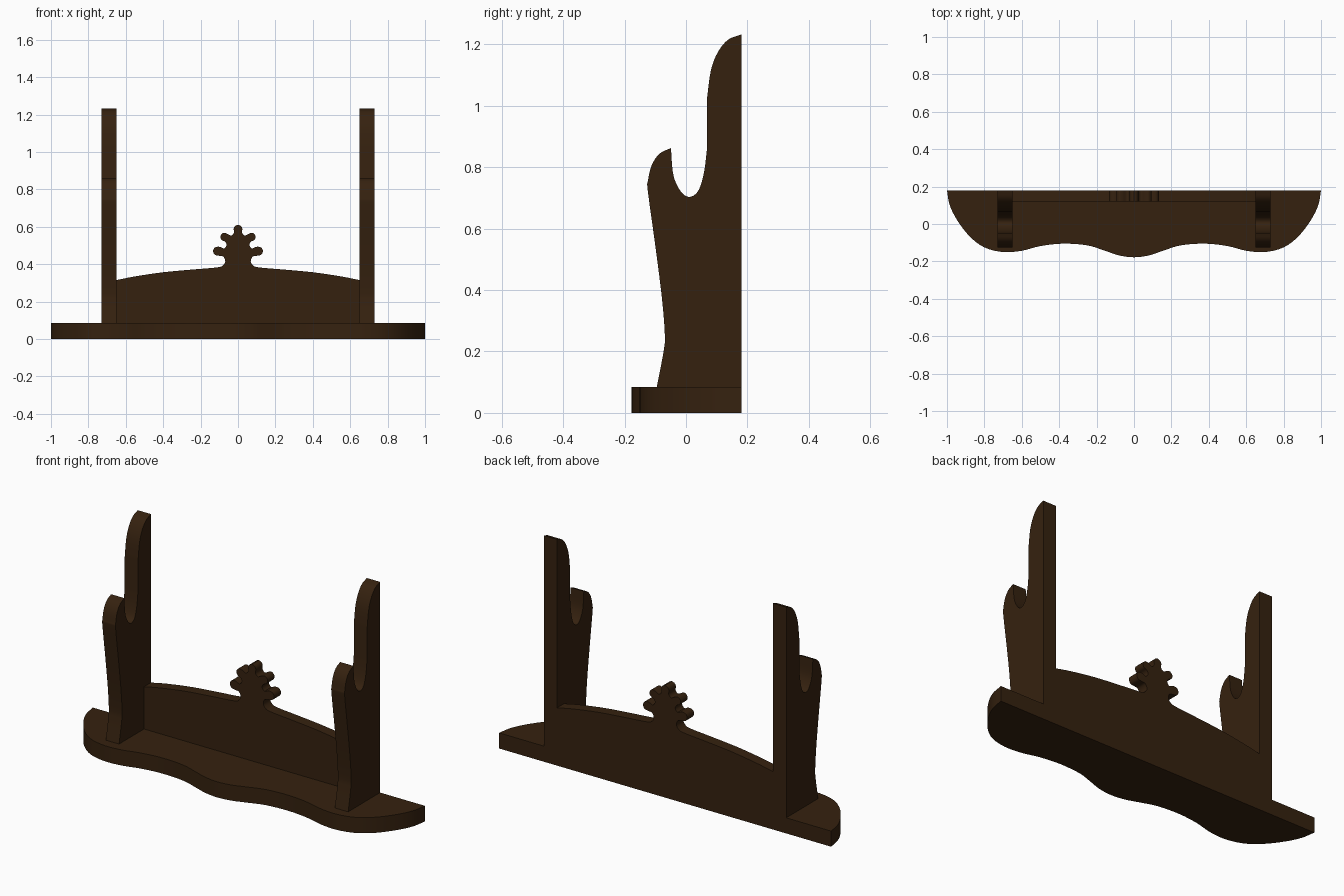
import bpy, bmesh, math
from mathutils import Vector

if "Cube" in bpy.data.objects:
    bpy.data.objects.remove(bpy.data.objects["Cube"])

wood = bpy.data.materials.new("dark brown wood")
wood.diffuse_color = (0.036, 0.0155, 0.0048, 1)
wood.use_nodes = True
wood.node_tree.nodes["Principled BSDF"].inputs["Base Color"].default_value = wood.diffuse_color


def smooth_path(pts, steps=4):
    """Catmull-Rom curve through the points, with sharp ends."""
    p = [Vector(q) for q in pts]
    p = [2 * p[0] - p[1]] + p + [2 * p[-1] - p[-2]]
    out = []
    for i in range(1, len(p) - 2):
        a, b, c, d = p[i - 1:i + 3]
        for k in range(steps):
            t = k / steps
            out.append(0.5 * (2 * b + (c - a) * t + (2 * a - 5 * b + 4 * c - d) * t * t
                              + (3 * b - a - 3 * c + d) * t ** 3))
    return out + [p[-2]]


def mirrored(half):
    """Complete a right half that ends on the centre line."""
    return half + [Vector((-q.x, q.y)) for q in reversed(half[:-1])]


def extrude_outline(name, outline, place, depth):
    bm = bmesh.new()
    face = bm.faces.new([bm.verts.new(place(q.x, q.y)) for q in outline])
    ext = bmesh.ops.extrude_face_region(bm, geom=[face])
    bmesh.ops.translate(bm, vec=depth,
                        verts=[v for v in ext["geom"] if isinstance(v, bmesh.types.BMVert)])
    bmesh.ops.recalc_face_normals(bm, faces=bm.faces)
    mesh = bpy.data.meshes.new(name)
    bm.to_mesh(mesh)
    bm.free()
    mesh.materials.append(wood)
    ob = bpy.data.objects.new(name, mesh)
    bpy.context.collection.objects.link(ob)
    bpy.ops.object.select_all(action="DESELECT")
    ob.select_set(True)
    bpy.context.view_layer.objects.active = ob
    bpy.ops.object.shade_smooth_by_angle(angle=math.radians(35))
    return ob


# Base board with a wavy front
base = smooth_path([(1, .18), (.985, .1), (.945, .02), (.88, -.065), (.8, -.125), (.7, -.15),
                    (.6, -.143), (.5, -.118), (.38, -.105), (.25, -.114), (.15, -.145),
                    (.08, -.168), (0, -.178), (-.08, -.168)])[:-4]
extrude_outline("base", mirrored(base), lambda x, y: (x, y, 0), (0, 0, 0.085))

# Two uprights with a cradle notch (profile in y, z)
back_hook = [(.18, 1.232), (.137, 1.215), (.104, 1.175), (.081, 1.115), (.068, 1.02)]
notch = [(.068, .857), (.059, .785), (.042, .727), (.017, .704), (-.008, .711),
         (-.03, .743), (-.043, .785), (-.049, .862)]
front = [(-.049, .862), (-.085, .845), (-.111, .808), (-.124, .755), (-.124, .72),
         (-.098, .53), (-.078, .37), (-.069, .255), (-.073, .2), (-.095, .085)]
upright = ([Vector((.18, .085))] + smooth_path(back_hook) + smooth_path(notch)[:-1]
           + smooth_path(front))
for side, x in (("left", -0.73), ("right", 0.65)):
    extrude_outline(side + "_upright", upright, lambda y, z: (x, y, z), (0.08, 0, 0))

# Back panel with arched top and lobed finial
arch = [(.65, .315), (.55, .335), (.4, .357), (.25, .371), (.11, .383), (.08, .395),
        (.068, .416), (.078, .44), (.1, .445), (.123, .45), (.133, .47), (.123, .49),
        (.097, .493), (.075, .484), (.061, .502), (.069, .52), (.088, .53), (.094, .55),
        (.08, .567), (.06, .564), (.037, .553), (.022, .567), (.023, .59), (.015, .605),
        (0, .611)]
panel = [Vector((.65, .085))] + smooth_path(arch)
extrude_outline("back_panel", mirrored(panel), lambda x, z: (x, 0.12, z), (0, 0.06, 0))
